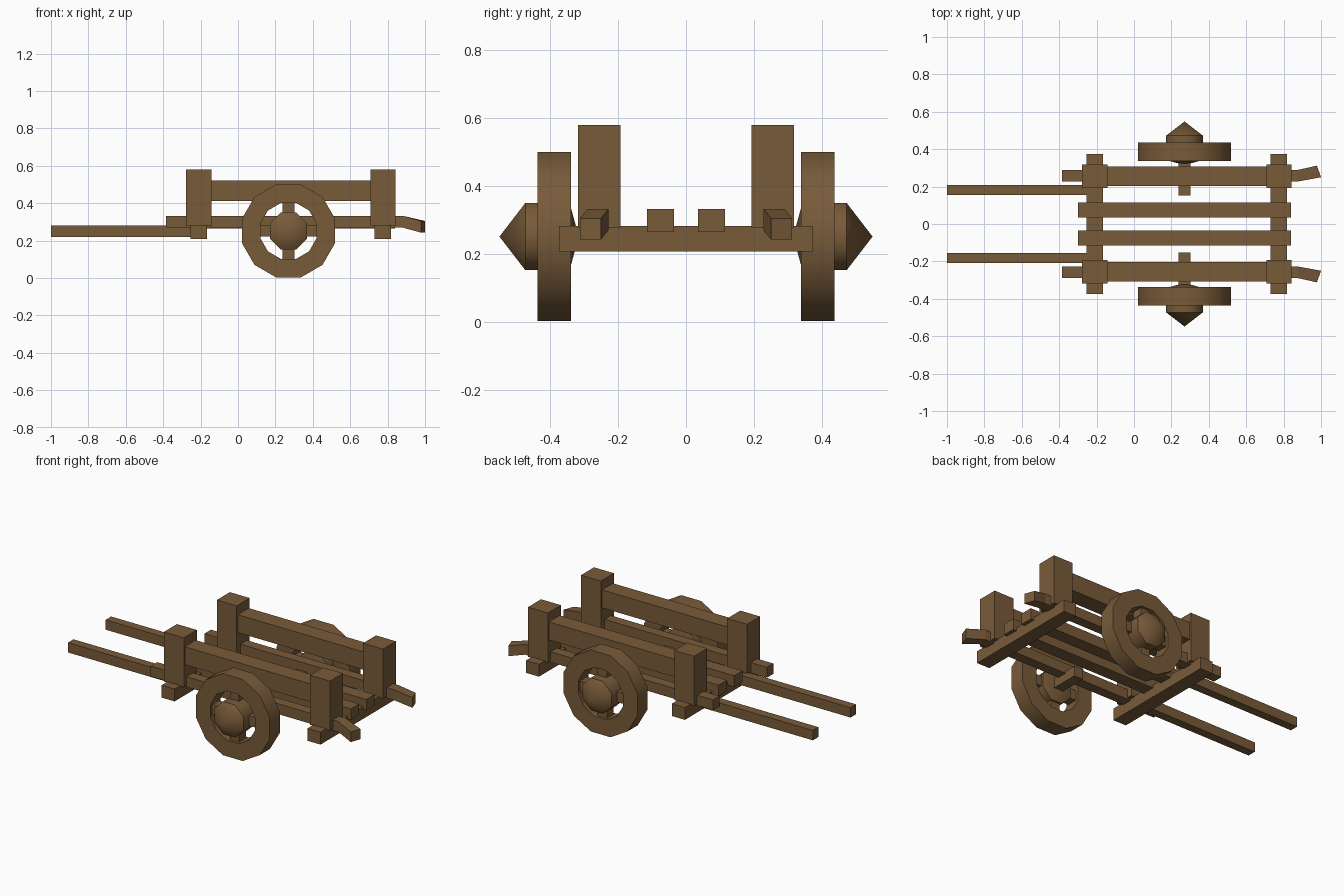
import bpy, bmesh, math
from mathutils import Vector

if "Cube" in bpy.data.objects:
    bpy.data.objects.remove(bpy.data.objects["Cube"])

wood = bpy.data.materials.new("brown wood")
wood.diffuse_color = (0.19, 0.105, 0.042, 1)
wood.use_nodes = True
wood.node_tree.nodes["Principled BSDF"].inputs["Base Color"].default_value = wood.diffuse_color


def make(name, verts, faces, smooth=None):
    me = bpy.data.meshes.new(name)
    me.from_pydata(verts, [], faces)
    bm = bmesh.new()
    bm.from_mesh(me)
    bmesh.ops.remove_doubles(bm, verts=bm.verts, dist=1e-5)
    bmesh.ops.recalc_face_normals(bm, faces=bm.faces)
    bm.to_mesh(me)
    bm.free()
    me.materials.append(wood)
    ob = bpy.data.objects.new(name, me)
    bpy.context.collection.objects.link(ob)
    if smooth:
        bpy.ops.object.select_all(action='DESELECT')
        ob.select_set(True)
        bpy.context.view_layer.objects.active = ob
        bpy.ops.object.shade_smooth_by_angle(angle=math.radians(smooth))
    return ob


def beam(name, sections):
    """Square-section bar through (x, y0, y1, z0, z1) sections."""
    verts, faces = [], []
    for x, y0, y1, z0, z1 in sections:
        verts += [(x, y0, z0), (x, y1, z0), (x, y1, z1), (x, y0, z1)]
    for i in range(len(sections) - 1):
        a = 4 * i
        for k in range(4):
            n = (k + 1) % 4
            faces.append((a + k, a + n, a + 4 + n, a + 4 + k))
    e = len(verts) - 4
    faces += [(0, 1, 2, 3), (e, e + 1, e + 2, e + 3)]
    return make(name, verts, faces)


def box(name, x0, x1, y0, y1, z0, z1):
    y0, y1 = sorted((y0, y1))
    return beam(name, [(x0, y0, y1, z0, z1), (x1, y0, y1, z0, z1)])


WX, WZ = 0.27, 0.252  # wheel centre


def lathe(name, profile, sides, s, closed, smooth):
    """Spin (radius, y) points about the wheel axle, flats facing the axes."""
    verts, faces = [], []
    m = len(profile)
    for i in range(sides):
        a = 2 * math.pi * (i + 0.5) / sides
        for r, y in profile:
            verts.append((WX + r * math.cos(a), s * y, WZ + r * math.sin(a)))
    for i in range(sides):
        j = (i + 1) % sides
        for k in range(m if closed else m - 1):
            n = (k + 1) % m
            f = [i * m + k, j * m + k, j * m + n, i * m + n]
            if profile[k][0] == 0:
                f.pop(1)
            elif profile[n][0] == 0:
                f.pop(2)
            faces.append(f)
    return make(name, verts, faces, smooth)


for s, side in ((1, "back"), (-1, "front")):
    # wheel rim, hub and spokes
    lathe(side + "_wheel_rim", [(0.257, 0.338), (0.257, 0.436), (0.155, 0.436), (0.155, 0.338)],
          12, s, True, 35)
    lathe(side + "_hub", [(0, 0.315), (0.107, 0.342), (0.107, 0.472), (0, 0.548)], 8, s, False, 50)
    box(side + "_spoke_upright", WX - 0.031, WX + 0.031, s * 0.355, s * 0.42, WZ - 0.17, WZ + 0.17)
    box(side + "_spoke_level", WX - 0.17, WX + 0.17, s * 0.355, s * 0.42, WZ - 0.031, WZ + 0.031)
    # stub axle
    box(side + "_axle", WX - 0.031, WX + 0.031, s * 0.152, s * 0.345, WZ - 0.031, WZ + 0.031)

    # outer floor rail with bent tail
    def span(a, b):
        return tuple(sorted((s * a, s * b)))
    beam(side + "_outer_rail", [(-0.385, *span(0.228, 0.29), 0.27, 0.333),
                                (0.88, *span(0.228, 0.29), 0.27, 0.333),
                                (0.99, *span(0.25, 0.312), 0.243, 0.305)])
    # inner floor rail, pull shaft, side plank
    box(side + "_inner_rail", -0.30, 0.84, s * 0.035, s * 0.115, 0.265, 0.333)
    box(side + "_pull_shaft", -1.0, -0.21, s * 0.155, s * 0.208, 0.22, 0.28)
    box(side + "_side_plank", -0.21, 0.775, s * 0.203, s * 0.308, 0.413, 0.522)
    # corner posts
    for x, end in ((-0.21, "left"), (0.775, "right")):
        box(f"{side}_{end}_post", x - 0.067, x + 0.067, s * 0.192, s * 0.317, 0.278, 0.58)

# cross beams
for x, end in ((-0.21, "left"), (0.773, "right")):
    box(end + "_cross_beam", x - 0.044, x + 0.044, -0.373, 0.373, 0.208, 0.283)

# slant the tips of the bent tails so the outer corner reaches x = 1
for ob in bpy.data.objects:
    if ob.name.endswith("outer_rail"):
        tips = [v for v in ob.data.vertices if v.co.x > 0.95]
        for v in tips:
            v.co.x = 1.0 if abs(v.co.y) < 0.28 else 0.978
